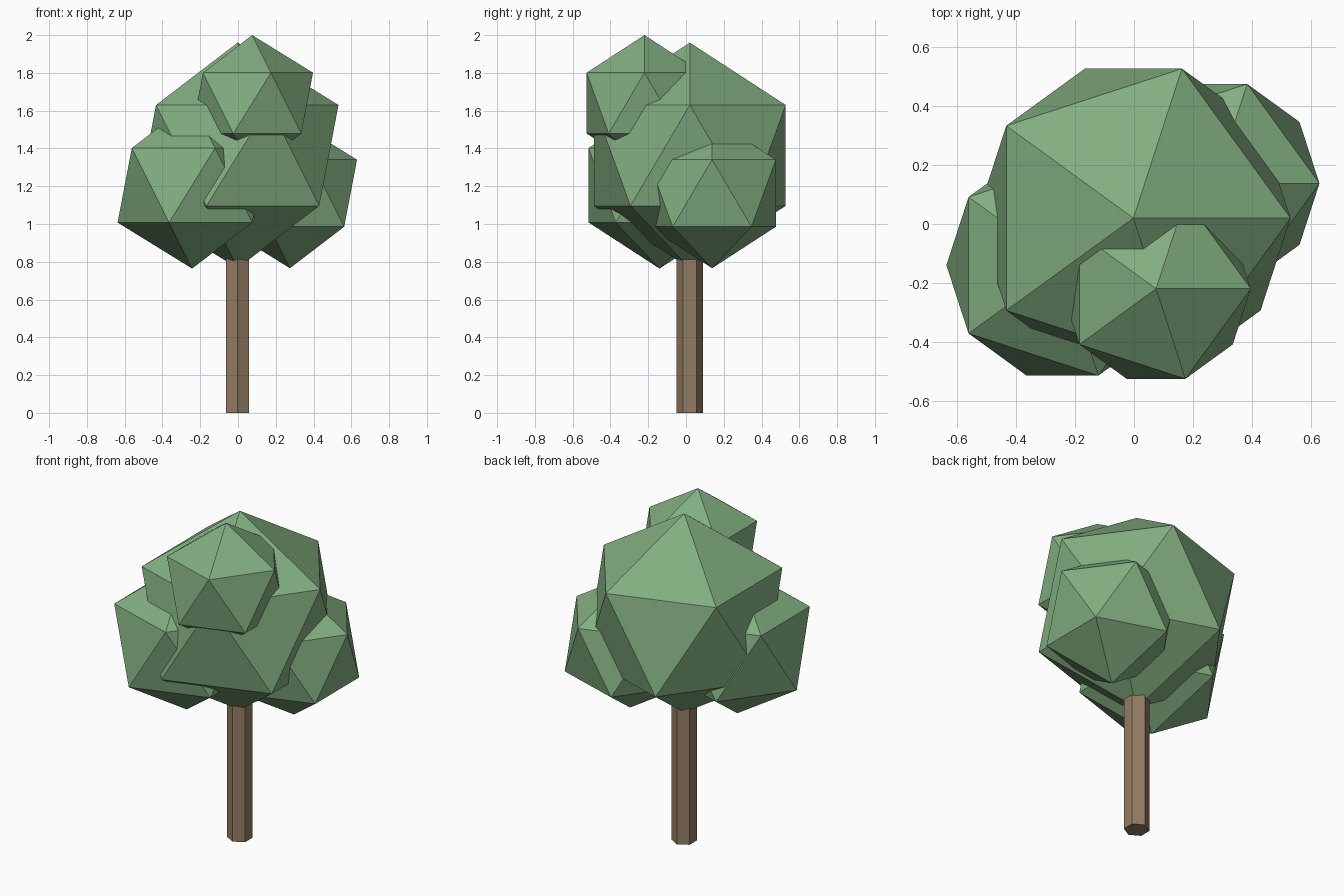
import bpy

if "Cube" in bpy.data.objects:
    bpy.data.objects.remove(bpy.data.objects["Cube"])


def material(name, rgb):
    mat = bpy.data.materials.new(name)
    mat.diffuse_color = (*rgb, 1.0)
    mat.use_nodes = True
    mat.node_tree.nodes["Principled BSDF"].inputs["Base Color"].default_value = mat.diffuse_color
    return mat


leaf_green = material("leaf green", (0.223, 0.423, 0.216))
bark_brown = material("bark brown", (0.296, 0.202, 0.127))

# Trunk: six-sided post that ends inside the crown
bpy.ops.mesh.primitive_cylinder_add(vertices=6, radius=0.07, depth=1.0,
                                    location=(-0.002, 0.02, 0.5))
trunk = bpy.context.object
trunk.name = "trunk"
trunk.data.materials.append(bark_brown)

# Foliage: overlapping flat-faced icosahedra (name, centre, radius)
clumps = [
    ("main_foliage", (-0.002, 0.02, 1.363), 0.597),
    ("top_foliage", (0.075, -0.22, 1.64), 0.36),
    ("left_foliage", (-0.243, -0.14, 1.205), 0.441),
    ("right_foliage", (0.275, 0.138, 1.163), 0.397),
]
for name, centre, radius in clumps:
    bpy.ops.mesh.primitive_ico_sphere_add(subdivisions=1, radius=radius,
                                          location=centre)
    clump = bpy.context.object
    clump.name = name
    clump.data.materials.append(leaf_green)
